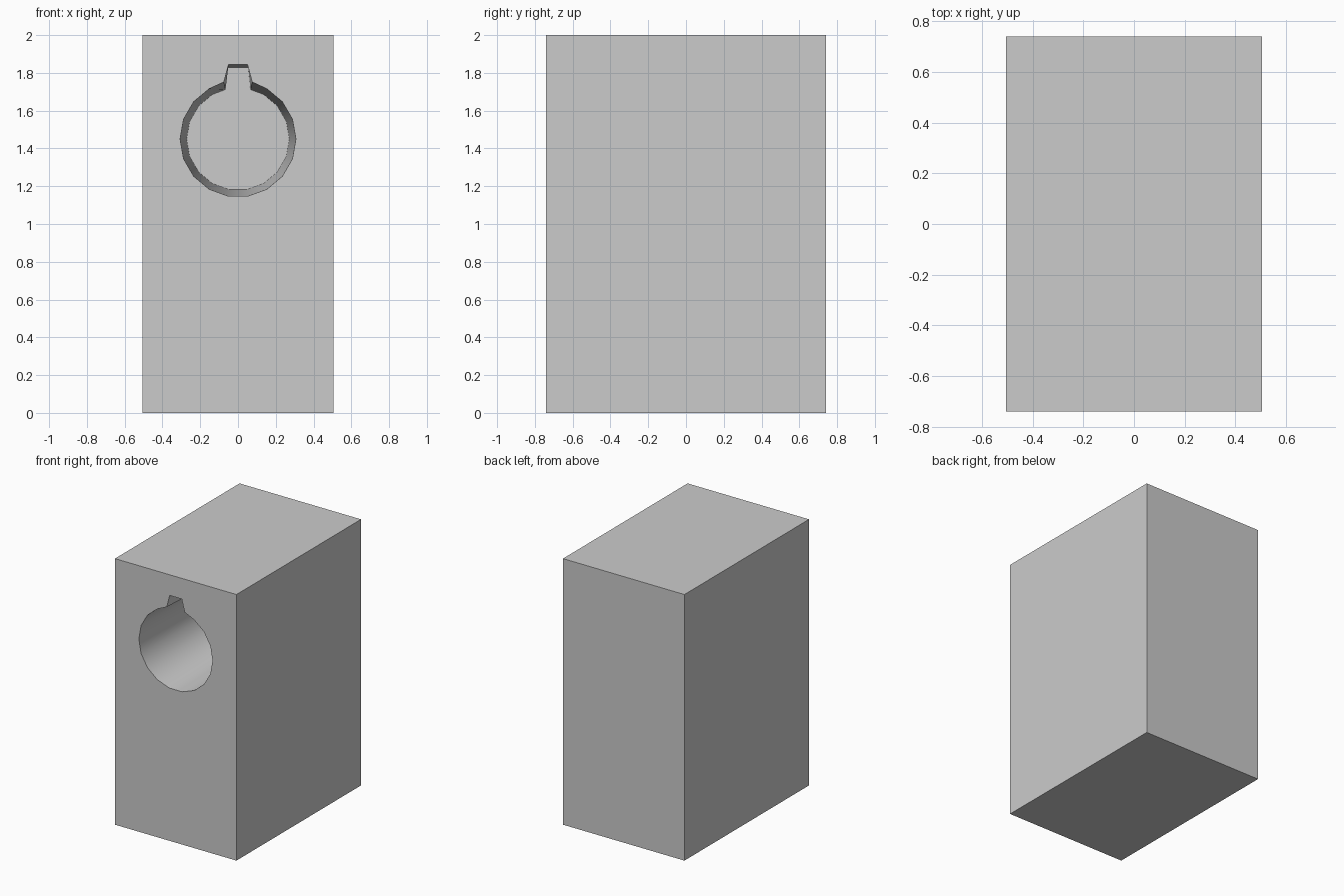
import bpy, bmesh, math

if "Cube" in bpy.data.objects:
    bpy.data.objects.remove(bpy.data.objects["Cube"])

W, D, H = 1.01, 1.48, 2.0
CENTRE_Z, DEPTH = 1.45, 1.0

def new_object(name, bm):
    bmesh.ops.recalc_face_normals(bm, faces=bm.faces[:])
    mesh = bpy.data.meshes.new(name)
    bm.to_mesh(mesh)
    bm.free()
    obj = bpy.data.objects.new(name, mesh)
    bpy.context.collection.objects.link(obj)
    return obj

def keyed_circle(radius, notch):
    """18-sided circle whose top edge is replaced by a mirrored notch."""
    pts = [(radius * math.cos(math.radians(a)), CENTRE_Z + radius * math.sin(math.radians(a)))
           for a in range(120, 421, 20)]
    return pts + notch + [(-x, z) for x, z in reversed(notch)]

# Main block
bm = bmesh.new()
bmesh.ops.create_cube(bm, size=1)
for v in bm.verts:
    v.co = (v.co.x * W, v.co.y * D, (v.co.z + 0.5) * H)
block = new_object("block", bm)

# Tapered keyed pocket, started just ahead of the front face
front = keyed_circle(0.307, [(0.075, 1.752), (0.05, 1.845)])
back = keyed_circle(0.272, [(0.066, 1.712), (0.055, 1.825)])
bm = bmesh.new()
loops = [[bm.verts.new((x, y, z)) for x, z in pts]
         for pts, y in ((front, -D / 2 - 0.01), (back, -D / 2 + DEPTH))]
n = len(front)
for i in range(n):
    j = (i + 1) % n
    bm.faces.new((loops[0][i], loops[0][j], loops[1][j], loops[1][i]))
for loop in loops:
    bm.faces.new(loop)
cutter = new_object("pocket_cutter", bm)
cutter.hide_render = True

# Cut the pocket and smooth its wall
cut = block.modifiers.new("pocket", 'BOOLEAN')
cut.operation, cut.solver, cut.object = 'DIFFERENCE', 'EXACT', cutter
bpy.context.view_layer.objects.active = block
block.select_set(True)
bpy.ops.object.modifier_apply(modifier=cut.name)
bpy.data.objects.remove(cutter)
bpy.ops.object.shade_smooth_by_angle(angle=math.radians(30))
